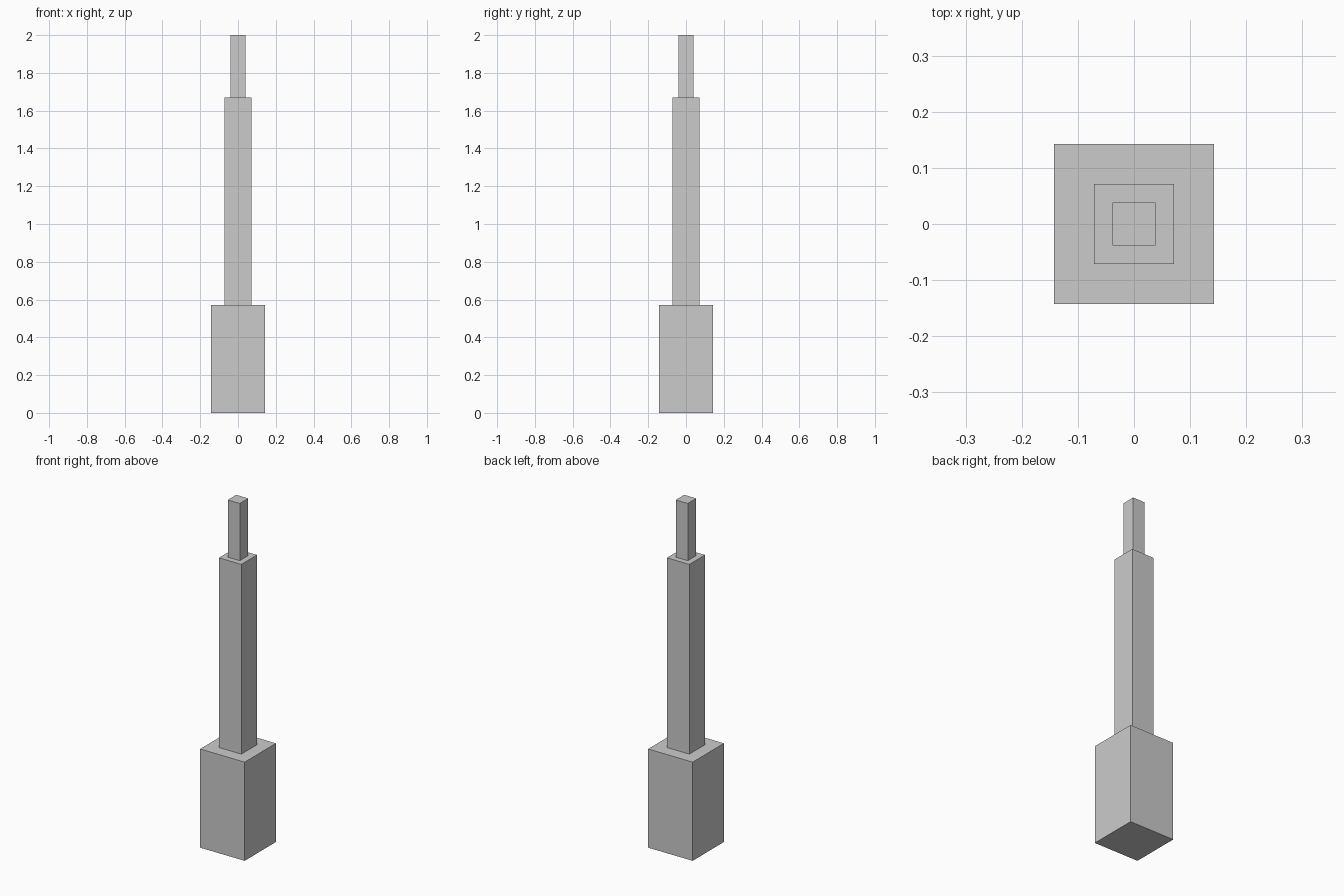
import bpy

if "Cube" in bpy.data.objects:
    bpy.data.objects.remove(bpy.data.objects["Cube"])


def square_block(name, width, z0, z1):
    """Upright square block centred on the z axis."""
    bpy.ops.mesh.primitive_cube_add(size=1, location=(0, 0, (z0 + z1) / 2))
    block = bpy.context.object
    block.name = name
    block.scale = (width, width, z1 - z0)
    bpy.ops.object.transform_apply(location=False, rotation=False, scale=True)
    return block


# Three stacked square sections, widest at the bottom
square_block("base", 0.285, 0.0, 0.571)
square_block("shaft", 0.143, 0.571, 1.669)
square_block("tip", 0.077, 1.669, 2.0)
